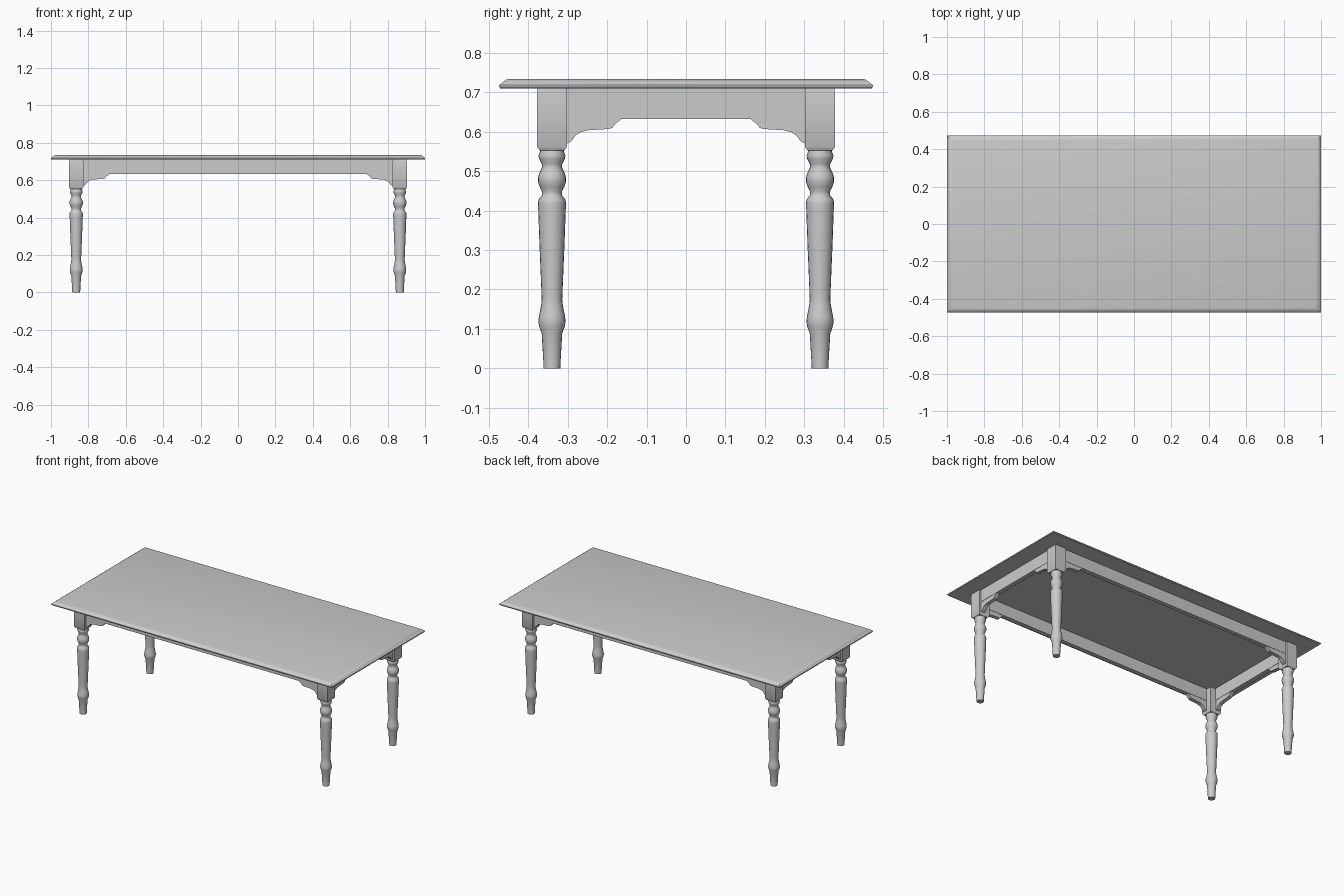
import bpy, bmesh, math
from mathutils import Matrix, Vector

if "Cube" in bpy.data.objects:
    bpy.data.objects.remove(bpy.data.objects["Cube"])

LX, LY, HALF = 0.865, 0.34, 0.038   # leg centres and half block width
UNDER = 0.71                        # underside of the table top


def finish(bm, name, smooth=None):
    bmesh.ops.recalc_face_normals(bm, faces=bm.faces[:])
    me = bpy.data.meshes.new(name)
    bm.to_mesh(me)
    bm.free()
    ob = bpy.data.objects.new(name, me)
    bpy.context.collection.objects.link(ob)
    if smooth:
        bpy.ops.object.select_all(action='DESELECT')
        ob.select_set(True)
        bpy.context.view_layer.objects.active = ob
        bpy.ops.object.shade_smooth_by_angle(angle=math.radians(smooth))
    return ob


def loft(bm, rings):
    """Skin a stack of closed point rings and cap both ends."""
    loops = [[bm.verts.new(p) for p in r] for r in rings]
    n = len(loops[0])
    for a, b in zip(loops, loops[1:]):
        for i in range(n):
            j = (i + 1) % n
            bm.faces.new((a[i], a[j], b[j], b[i]))
    bm.faces.new(loops[0][::-1])
    bm.faces.new(loops[-1])


def rect(hx, hy, z, cx=0, cy=0):
    return [(cx + sx * hx, cy + sy * hy, z)
            for sx, sy in ((-1, -1), (1, -1), (1, 1), (-1, 1))]


def prism(name, points, mid, thick, along_x, smooth=None):
    """Extrude a (length, height) outline through the thickness of a rail."""
    bm = bmesh.new()
    rings = []
    for d in (mid - thick / 2, mid + thick / 2):
        rings.append([(u, d, z) if along_x else (d, u, z) for u, z in points])
    loft(bm, rings)
    return finish(bm, name, smooth)


# Table top with a bevelled upper edge
bm = bmesh.new()
edge = [(0.003, UNDER), (0.0, 0.714), (0.0, 0.718), (0.008, 0.725),
        (0.018, 0.732), (0.026, 0.734)]
loft(bm, [rect(1 - i, 0.474 - i, z) for i, z in edge])
finish(bm, "table_top", 35)

# Turned legs with square blocks
turning = [(0.021, 0.0), (0.022, 0.02), (0.026, 0.088), (0.033, 0.108),
           (0.0345, 0.12), (0.033, 0.132), (0.0275, 0.16), (0.026, 0.175),
           (0.027, 0.2), (0.032, 0.32), (0.035, 0.405), (0.0355, 0.42),
           (0.034, 0.428), (0.026, 0.438), (0.025, 0.447), (0.031, 0.46),
           (0.0355, 0.473), (0.0355, 0.485), (0.031, 0.498), (0.025, 0.51),
           (0.026, 0.518), (0.033, 0.532), (0.034, 0.54), (0.03, 0.55),
           (0.03, 0.56)]
SEG = 20
for sx, xn in ((-1, "left"), (1, "right")):
    for sy, yn in ((-1, "front"), (1, "back")):
        cx, cy = sx * LX, sy * LY
        bm = bmesh.new()
        loft(bm, [[(cx + r * math.cos(2 * math.pi * i / SEG),
                    cy + r * math.sin(2 * math.pi * i / SEG), z)
                   for i in range(SEG)] for r, z in turning])
        loft(bm, [rect(h, h, z, cx, cy) for h, z in
                  ((0.031, 0.552), (HALF, 0.562), (HALF, 0.7), (0.036, UNDER))])
        finish(bm, f"{yn}_{xn}_leg", 40)

# Apron rails and the shaped brackets beside each leg
bracket = [(0.012, 0.64), (0.012, 0.568), (0.0, 0.57), (-0.012, 0.577),
           (-0.022, 0.591), (-0.035, 0.599), (-0.055, 0.604), (-0.105, 0.607),
           (-0.115, 0.61), (-0.122, 0.62), (-0.132, 0.627), (-0.139, 0.634),
           (-0.139, 0.64)]
for along_x, reach, off, names in ((True, LX, LY, ("front", "back")),
                                   (False, LY, LX, ("left", "right"))):
    inner = reach - HALF
    for s, nm in zip((-1, 1), names):
        mid = s * (off + 0.012)
        prism(f"{nm}_apron", [(-reach, 0.633), (reach, 0.633),
                              (reach, UNDER), (-reach, UNDER)],
              mid, 0.028, along_x)
        for e in (-1, 1):
            prism(f"{nm}_bracket", [(e * (inner + u), z) for u, z in bracket],
                  mid, 0.024, along_x, 35)
